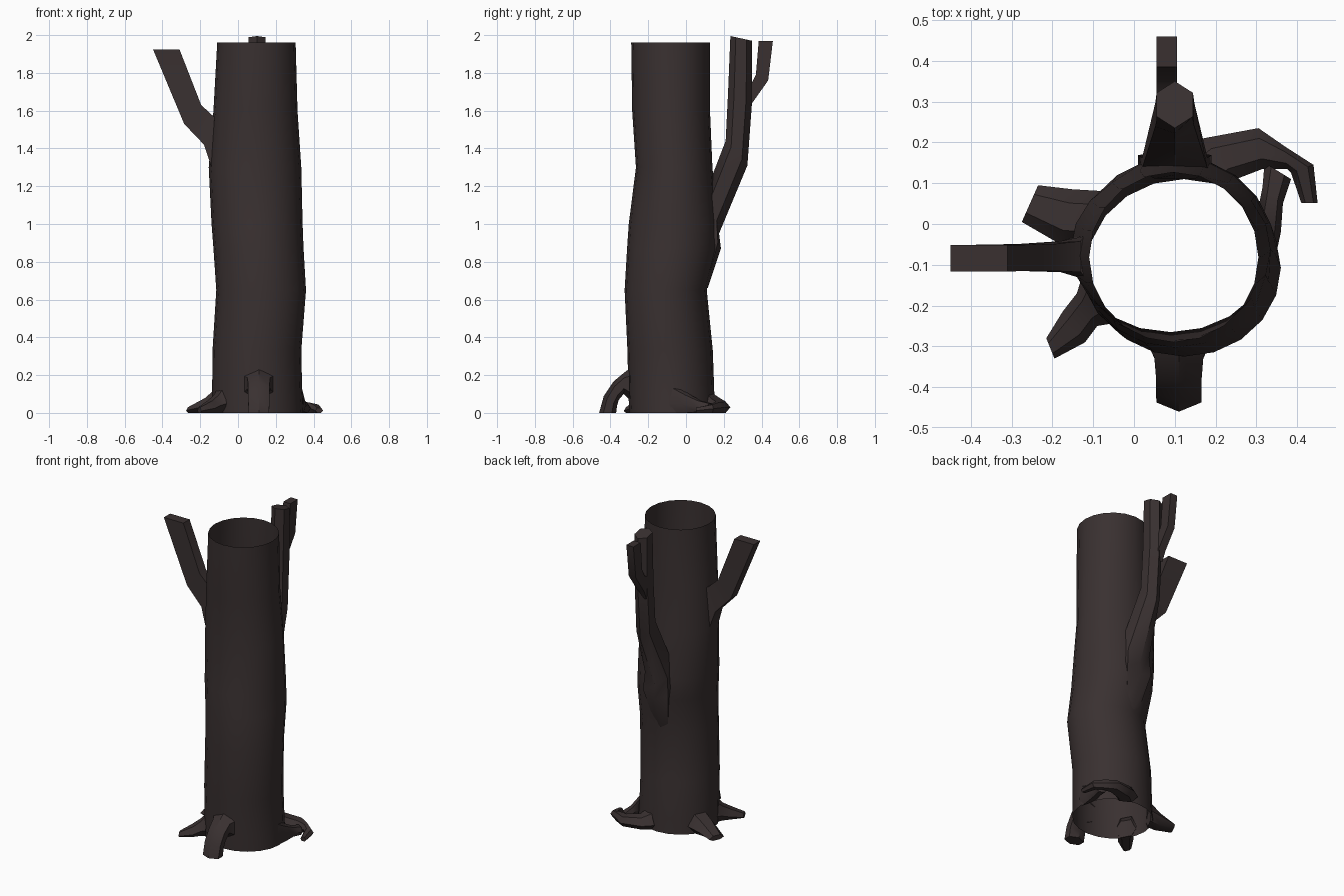
import bpy, bmesh, math
from mathutils import Vector

bark = bpy.data.materials.new("dark_bark")
bark.diffuse_color = (0.041, 0.030, 0.030, 1)


def loft(name, rings, cap_end=True, angle=40):
    """Skin a list of closed rings; the first ring stays open."""
    bm = bmesh.new()
    rows = [[bm.verts.new((p[0], p[1], max(p[2], 0))) for p in r] for r in rings]
    n = len(rows[0])
    for a, b in zip(rows, rows[1:]):
        for i in range(n):
            j = (i + 1) % n
            bm.faces.new((a[i], a[j], b[j], b[i]))
    if cap_end:
        bm.faces.new(rows[-1])
    bmesh.ops.recalc_face_normals(bm, faces=bm.faces)
    me = bpy.data.meshes.new(name)
    bm.to_mesh(me)
    bm.free()
    me.materials.append(bark)
    ob = bpy.data.objects.new(name, me)
    bpy.context.collection.objects.link(ob)
    bpy.ops.object.select_all(action='DESELECT')
    ob.select_set(True)
    bpy.context.view_layer.objects.active = ob
    bpy.ops.object.shade_smooth_by_angle(angle=math.radians(angle))
    return ob


def ring(p, q, v, n):
    """n-sided ring between opposite edges p and q, half thickness v."""
    p, q, v = Vector(p), Vector(q), Vector(v)
    c, d = (p + q) / 2, (q - p) / 2
    off = 0.5 if n == 4 else 0
    ang = [2 * math.pi * (i + off) / n for i in range(n)]
    mc = max(math.cos(a) for a in ang)
    ms = max(math.sin(a) for a in ang)
    return [c + d * (math.cos(a) / mc) + v * (math.sin(a) / ms) for a in ang]


# Hollow trunk: z, x min, x max, y min, y max
trunk = [(0, -.14, .345, -.30, .155), (.1, -.137, .34, -.305, .15),
         (.33, -.135, .335, -.31, .142), (.65, -.115, .36, -.325, .11),
         (.87, -.13, .347, -.312, .165), (1.0, -.14, .342, -.303, .165),
         (1.3, -.155, .335, -.265, .14), (1.6, -.13, .315, -.285, .127),
         (1.96, -.11, .305, -.29, .127)]
loft("trunk", [ring((x0, (y0 + y1) / 2, z), (x1, (y0 + y1) / 2, z),
                    (0, (y1 - y0) / 2, 0), 20)
               for z, x0, x1, y0, y1 in trunk], cap_end=False, angle=60)


# Branches: pairs of lower and upper edge points, with half width
def branch(name, pairs, n, side):
    loft(name, [ring(p, q, Vector(side) * w, n) for p, q, w in pairs])


branch("back_branch", [((.10, .115, .66), (.10, .11, .80), .05),
                       ((.10, .185, .87), (.10, .12, 1.0), .09),
                       ((.10, .175, .95), (.10, .125, 1.22), .08),
                       ((.10, .325, 1.31), (.10, .21, 1.44), .048),
                       ((.10, .35, 1.65), (.10, .222, 1.68), .045),
                       ((.10, .35, 1.97), (.10, .235, 1.995), .045)], 6, (1, 0, 0))
branch("back_twig", [((.08, .325, 1.58), (.08, .31, 1.72), .025),
                     ((.08, .35, 1.64), (.08, .345, 1.74), .025),
                     ((.08, .435, 1.76), (.08, .37, 1.79), .025),
                     ((.08, .46, 1.97), (.08, .385, 1.97), .025)], 4, (1, 0, 0))
branch("left_branch", [((-.14, -.08, 1.30), (-.122, -.08, 1.57), .05),
                       ((-.18, -.08, 1.42), (-.13, -.08, 1.57), .038),
                       ((-.285, -.082, 1.53), (-.195, -.082, 1.63), .033),
                       ((-.45, -.084, 1.925), (-.31, -.084, 1.925), .032)], 4, (0, 1, 0))
branch("front_root", [((.11, -.298, .07), (.11, -.298, .235), .075),
                      ((.11, -.33, .10), (.11, -.325, .215), .06),
                      ((.11, -.355, .07), (.11, -.385, .165), .056),
                      ((.11, -.365, .04), (.11, -.435, .09), .056),
                      ((.11, -.37, 0), (.11, -.46, 0), .055)], 6, (1, 0, 0))


# Ground roots: plan edges, centre height, half thickness
def root(name, rows):
    loft(name, [ring((a[0], a[1], z), (b[0], b[1], z), (0, 0, h), 6)
                for a, b, z, h in rows])


root("left_front_root", [((-.125, -.12), (-.06, -.245), .05, .08),
                         ((-.14, -.17), (-.09, -.25), .04, .055),
                         ((-.175, -.215), (-.12, -.29), .025, .04),
                         ((-.215, -.28), (-.195, -.33), .01, .02)])
root("left_back_root", [((-.065, .08), (-.135, -.05), .05, .08),
                        ((-.15, .085), (-.18, -.05), .035, .045),
                        ((-.235, .095), (-.275, .005), .012, .018)])
root("right_back_root", [((.11, .165), (.24, .095), .04, .06),
                         ((.17, .21), (.25, .11), .035, .04),
                         ((.305, .235), (.315, .135), .03, .03),
                         ((.37, .19), (.375, .135), .028, .028),
                         ((.44, .145), (.385, .125), .022, .022),
                         ((.45, .052), (.41, .052), .012, .015)])
root("right_root", [((.345, -.09), (.32, -.01), .05, .08),
                    ((.36, -.02), (.305, .04), .045, .05),
                    ((.365, .05), (.315, .09), .035, .03),
                    ((.385, .11), (.32, .15), .025, .025)])
